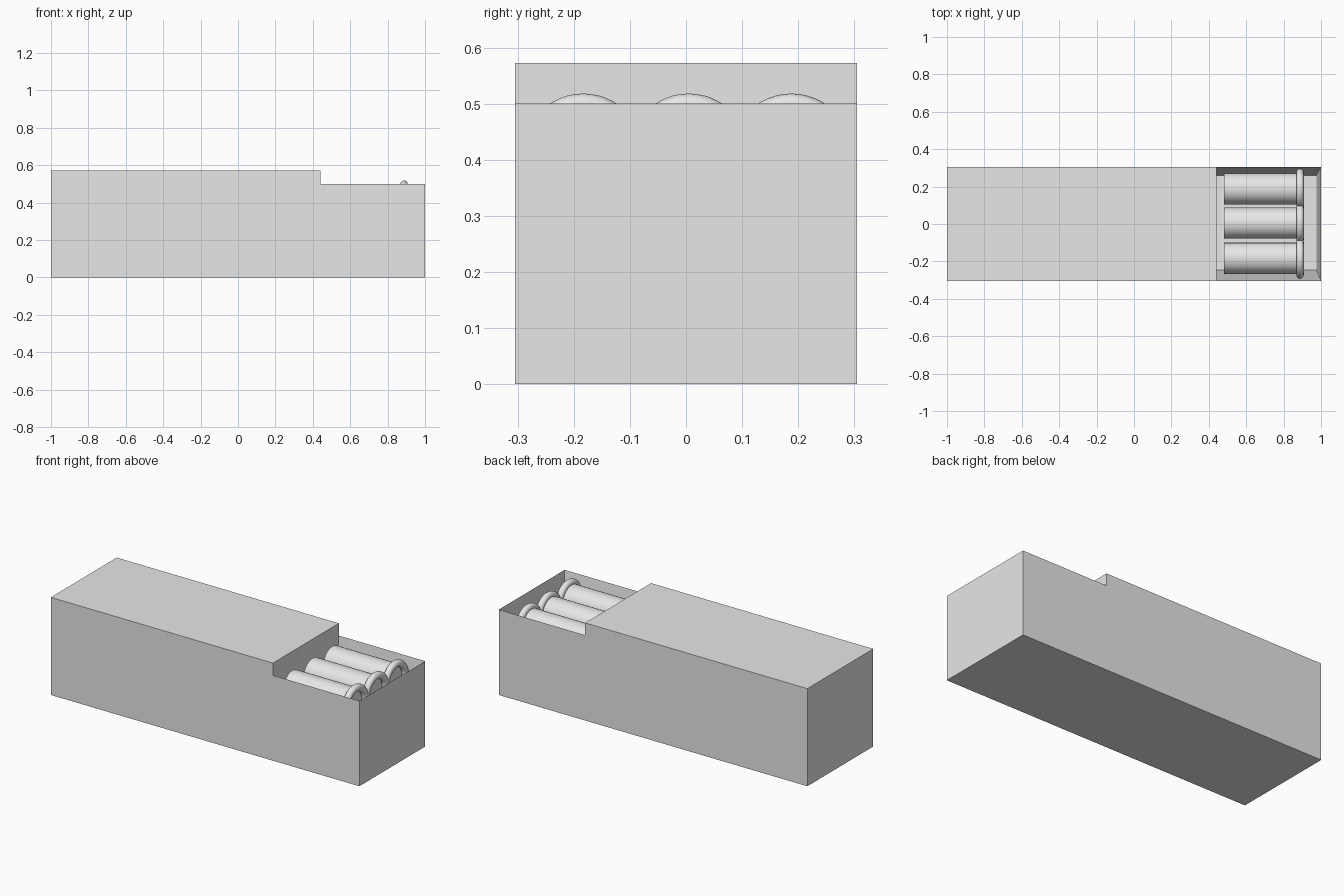
import bpy
import bmesh
from math import radians

cube = bpy.data.objects.get("Cube")
if cube:
    bpy.data.objects.remove(cube, do_unlink=True)

# One plain grey for everything
grey = bpy.data.materials.new("plain_grey")
grey.use_nodes = True
colour = (0.8, 0.8, 0.8, 1)
grey.diffuse_color = colour
grey.node_tree.nodes["Principled BSDF"].inputs["Base Color"].default_value = colour

HALF_WIDTH = 0.305
STEP_X = 0.44
LOW_Z, HIGH_Z = 0.5, 0.572
FLOOR_Z = 0.05
ROLL_Z = 0.41


def make_case():
    """Stepped box with a tapered well sunk into its lower deck."""
    bm = bmesh.new()
    profile = [(-1, 0), (1, 0), (1, LOW_Z), (STEP_X, LOW_Z),
               (STEP_X, HIGH_Z), (-1, HIGH_Z)]
    side = bm.faces.new([bm.verts.new((x, -HALF_WIDTH, z)) for x, z in profile])
    ends = bmesh.ops.extrude_face_region(bm, geom=[side], use_keep_orig=True)["geom"]
    for v in ends:
        if isinstance(v, bmesh.types.BMVert):
            v.co.y = HALF_WIDTH
    bmesh.ops.recalc_face_normals(bm, faces=bm.faces[:])
    deck = next(f for f in bm.faces
                if all(abs(v.co.z - LOW_Z) < 0.001 for v in f.verts))
    floor = bmesh.ops.extrude_discrete_faces(bm, faces=[deck])["faces"][0]
    # Sink the floor and taper the walls inward
    for v in floor.verts:
        v.co.z = FLOOR_Z
        v.co.y = 0.26 if v.co.y > 0 else -0.245
        if v.co.x > 0.9:
            v.co.x = 0.975
    mesh = bpy.data.meshes.new("case")
    bm.to_mesh(mesh)
    bm.free()
    case = bpy.data.objects.new("case", mesh)
    bpy.context.collection.objects.link(case)
    mesh.materials.append(grey)


def finish(name):
    ob = bpy.context.object
    ob.name = name
    ob.data.materials.append(grey)
    bpy.ops.object.shade_smooth_by_angle(angle=radians(35))


make_case()

# Three rolls lying in the well, each with a rounded end ring
for label, y in (("front", -0.183), ("middle", 0.005), ("back", 0.188)):
    bpy.ops.mesh.primitive_cylinder_add(
        vertices=48, radius=0.083, depth=0.4,
        location=(0.68, y, ROLL_Z), rotation=(0, radians(90), 0))
    finish(label + "_roll")
    bpy.ops.mesh.primitive_torus_add(
        major_segments=48, minor_segments=16,
        major_radius=0.088, minor_radius=0.02,
        location=(0.888, y, ROLL_Z), rotation=(0, radians(90), 0))
    finish(label + "_ring")
